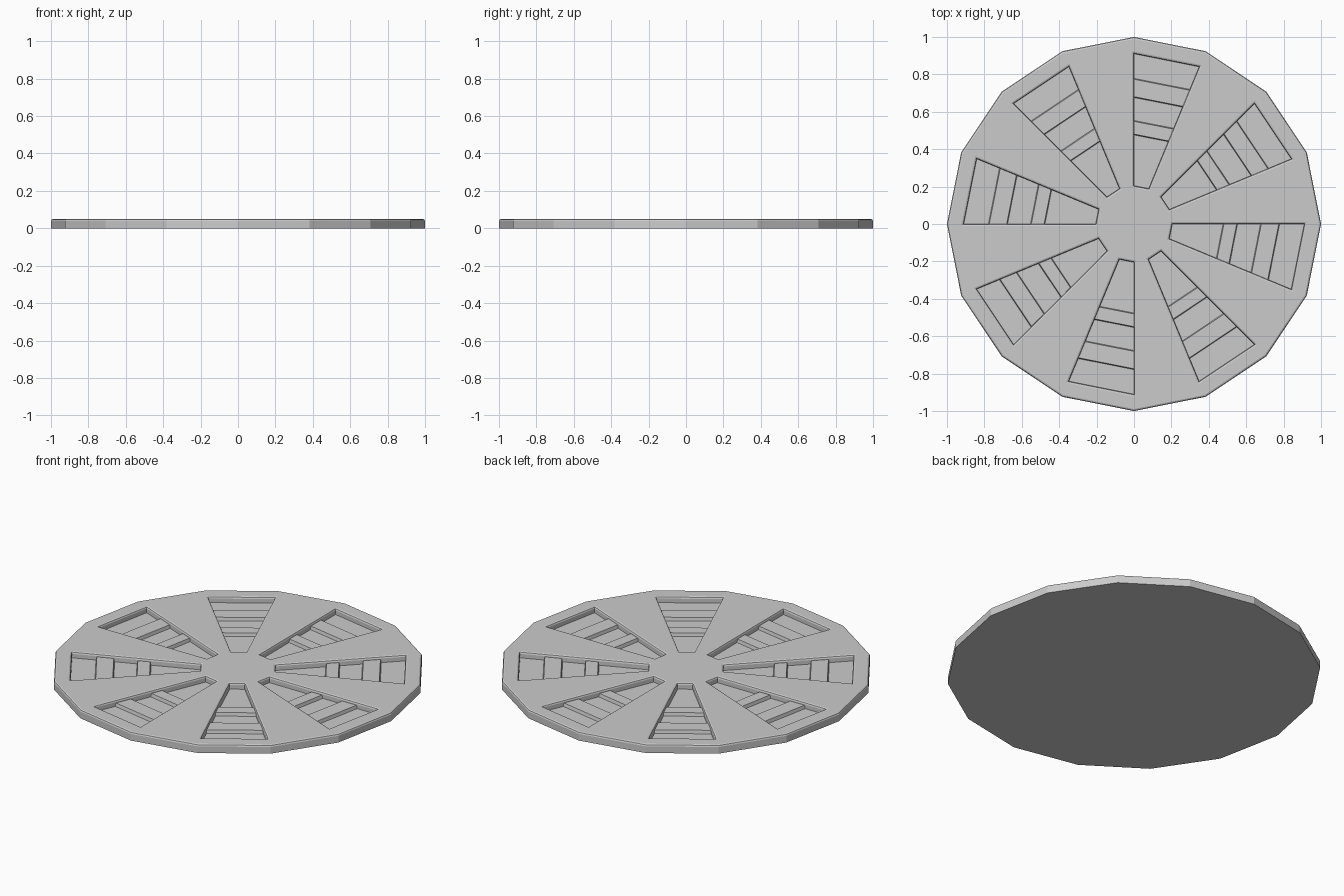
import bpy, bmesh
from math import cos, sin, radians

if "Cube" in bpy.data.objects:
    bpy.data.objects.remove(bpy.data.objects["Cube"])

SIDES, TOP, FLOOR, BAR_TOP = 16, 0.05, 0.015, 0.034
R_HUB, R_OUT = 0.205, 0.91


def polar(r, i, z):
    a = radians(i * 360 / SIDES)
    return (r * cos(a), r * sin(a), z)


def finish(bm, name):
    bmesh.ops.recalc_face_normals(bm, faces=bm.faces)
    me = bpy.data.meshes.new(name)
    bm.to_mesh(me)
    bm.free()
    ob = bpy.data.objects.new(name, me)
    bpy.context.collection.objects.link(ob)
    bpy.ops.object.select_all(action='DESELECT')
    ob.select_set(True)
    bpy.context.view_layer.objects.active = ob
    bpy.ops.object.shade_smooth_by_angle(angle=radians(20))
    return ob


# Disc: concentric rings of 16 points, every other sector sunk to a floor
bm = bmesh.new()


def ring(r, z):
    return [bm.verts.new(polar(r, i, z)) for i in range(SIDES)]


hub, outer = ring(R_HUB, TOP), ring(R_OUT, TOP)
rim, base = ring(1, TOP), ring(1, 0)
bm.faces.new(hub)
bm.faces.new(base[::-1])
crisp = []
for i in range(SIDES):
    j = (i + 1) % SIDES
    bm.faces.new((outer[i], rim[i], rim[j], outer[j]))
    bm.faces.new((rim[i], base[i], base[j], rim[j]))
    crisp.append(bm.edges.get((rim[i], rim[j])))
    corners = [hub[i], outer[i], outer[j], hub[j]]
    if i % 2 == 0:
        bm.faces.new(corners)
        continue
    # Sunken wedge pocket
    low = [bm.verts.new((v.co.x, v.co.y, FLOOR)) for v in corners]
    bm.faces.new(low)
    for k in range(4):
        n = (k + 1) % 4
        bm.faces.new((corners[k], corners[n], low[n], low[k]))
    crisp += [bm.edges.get((corners[k], corners[(k + 1) % 4])) for k in range(4)]
bmesh.ops.recalc_face_normals(bm, faces=bm.faces)
bmesh.ops.bevel(bm, geom=crisp, offset=0.011, segments=2, profile=0.5,
                affect='EDGES', clamp_overlap=True)
finish(bm, "disc")

# Raised cross bars in each pocket
bm = bmesh.new()
for i in range(1, SIDES, 2):
    for r0, r1 in ((0.475, 0.555), (0.675, 0.78)):
        lo, hi = [], []
        for r, inset, s in ((r0, 0.006, i), (r1, -0.006, i),
                            (r1, -0.006, i + 1), (r0, 0.006, i + 1)):
            lo.append(bm.verts.new(polar(r, s, FLOOR - 0.005)))
            hi.append(bm.verts.new(polar(r + inset, s, BAR_TOP)))
        bm.faces.new(hi)
        bm.faces.new(lo[::-1])
        for k in range(4):
            n = (k + 1) % 4
            bm.faces.new((lo[k], lo[n], hi[n], hi[k]))
finish(bm, "cross_bars")
